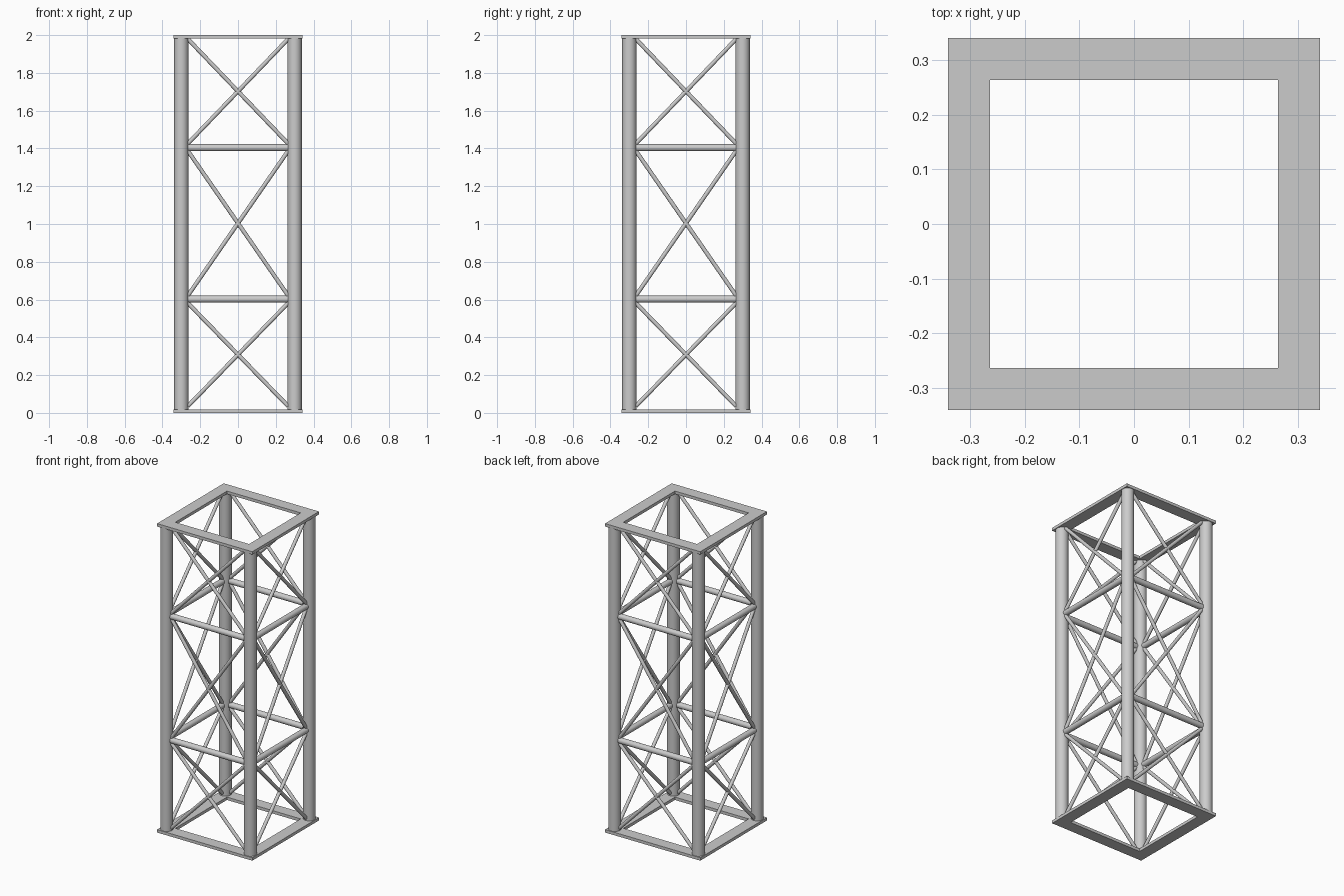
import bpy, bmesh
from math import radians
from mathutils import Vector, Matrix

if "Cube" in bpy.data.objects:
    bpy.data.objects.remove(bpy.data.objects["Cube"])

HALF = 0.3      # column centre offset
INNER = 0.266   # where rails and braces meet the columns


def finish(bm, name, smooth=True):
    bmesh.ops.recalc_face_normals(bm, faces=bm.faces)
    mesh = bpy.data.meshes.new(name)
    bm.to_mesh(mesh)
    bm.free()
    ob = bpy.data.objects.new(name, mesh)
    bpy.context.collection.objects.link(ob)
    if smooth:
        bpy.ops.object.select_all(action='DESELECT')
        ob.select_set(True)
        bpy.context.view_layer.objects.active = ob
        bpy.ops.object.shade_smooth_by_angle(angle=radians(40))
    return ob


def tube(name, a, b, radius, sides=32):
    a, b = Vector(a), Vector(b)
    d = b - a
    m = Matrix.Translation((a + b) / 2) @ d.to_track_quat('Z', 'Y').to_matrix().to_4x4()
    bm = bmesh.new()
    bmesh.ops.create_cone(bm, cap_ends=True, segments=sides, radius1=radius,
                          radius2=radius, depth=d.length, matrix=m)
    return finish(bm, name)


def square_frame(name, z0, z1, outer=0.341, inner=0.264):
    bm = bmesh.new()
    corners = [(-1, -1), (1, -1), (1, 1), (-1, 1)]
    rings = [[bm.verts.new((x * r, y * r, z)) for x, y in corners]
             for r, z in ((outer, z0), (outer, z1), (inner, z1), (inner, z0))]
    for k in range(4):
        p, q = rings[k], rings[(k + 1) % 4]
        for i in range(4):
            j = (i + 1) % 4
            bm.faces.new((p[i], p[j], q[j], q[i]))
    return finish(bm, name, smooth=False)


# End plates
square_frame("bottom_frame", 0.0, 0.019)
square_frame("top_frame", 1.981, 2.0)

# Corner columns
for sx in (-1, 1):
    for sy in (-1, 1):
        tube("corner_column", (sx * HALF, sy * HALF, 0.01),
             (sx * HALF, sy * HALF, 1.99), 0.0375, 48)

# Rails and crossed braces on each of the four sides
bays = [(0.035, 0.582), (0.62, 1.388), (1.425, 1.98)]
for side, turn in (("front", 0), ("right", 90), ("back", 180), ("left", 270)):
    rot = Matrix.Rotation(radians(turn), 3, 'Z')

    def on_side(x, z):
        return rot @ Vector((x, -HALF, z))

    for z in (0.602, 1.404):
        tube(side + "_rail", on_side(-INNER, z), on_side(INNER, z), 0.0185)
    for z0, z1 in bays:
        for s in (-1, 1):
            tube(side + "_brace", on_side(-s * INNER, z0), on_side(s * INNER, z1), 0.011, 24)
